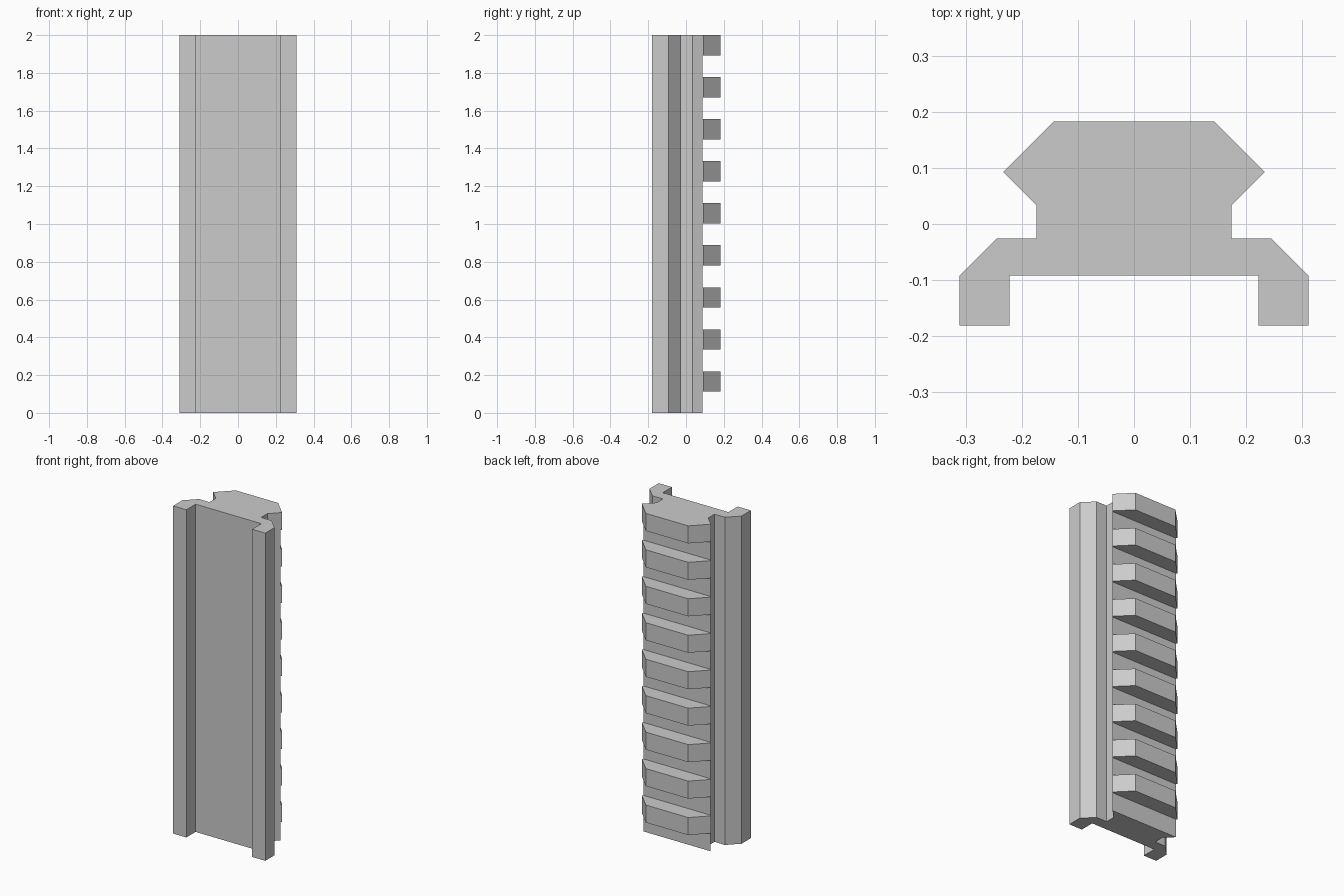
import bpy
import bmesh

cube = bpy.data.objects.get("Cube")
if cube:
    bpy.data.objects.remove(cube, do_unlink=True)

HEIGHT = 2.0
TOOTH = 0.107         # height of one tooth
PITCH = 0.2225        # tooth spacing
TEETH = 9
GROOVE_Y = 0.087      # depth to which the grooves are cut

grey = bpy.data.materials.new("grey")
grey.use_nodes = True
colour = (0.6, 0.6, 0.6, 1)
grey.diffuse_color = colour
grey.node_tree.nodes["Principled BSDF"].inputs["Base Color"].default_value = colour


def add_object(name, bm):
    bmesh.ops.recalc_face_normals(bm, faces=bm.faces)
    mesh = bpy.data.meshes.new(name)
    bm.to_mesh(mesh)
    bm.free()
    mesh.materials.append(grey)
    obj = bpy.data.objects.new(name, mesh)
    bpy.context.collection.objects.link(obj)
    return obj


def extrude(bm, outline, z0, z1):
    face = bm.faces.new([bm.verts.new((x, y, z0)) for x, y in outline])
    top = bmesh.ops.extrude_face_region(bm, geom=[face])["geom"]
    verts = [v for v in top if isinstance(v, bmesh.types.BMVert)]
    bmesh.ops.translate(bm, verts=verts, vec=(0, 0, z1 - z0))


# Rail: half of the cross-section, mirrored and extruded upward
half = [(0.222, -0.092), (0.222, -0.181), (0.311, -0.181), (0.311, -0.092),
        (0.245, -0.026), (0.174, -0.026), (0.174, 0.034), (0.233, 0.093),
        (0.143, 0.183)]
outline = half + [(-x, y) for x, y in reversed(half)]
bm = bmesh.new()
extrude(bm, outline, 0, HEIGHT)
rail = add_object("slotted_rail", bm)

# Cross grooves between the teeth, the lowest one open at the bottom end
bm = bmesh.new()
slot = [(-0.5, GROOVE_Y), (0.5, GROOVE_Y), (0.5, 0.3), (-0.5, 0.3)]
for i in range(TEETH):
    top = HEIGHT - TOOTH - i * PITCH
    bottom = top - (PITCH - TOOTH) if i < TEETH - 1 else -0.1
    extrude(bm, slot, bottom, top)
cutter = add_object("groove_cutter", bm)
cutter.hide_render = True

# Cut the grooves, then drop the helper
cut = rail.modifiers.new("grooves", "BOOLEAN")
cut.operation = "DIFFERENCE"
cut.solver = "EXACT"
cut.object = cutter
bpy.context.view_layer.objects.active = rail
bpy.ops.object.modifier_apply(modifier=cut.name)
bpy.data.objects.remove(cutter, do_unlink=True)
